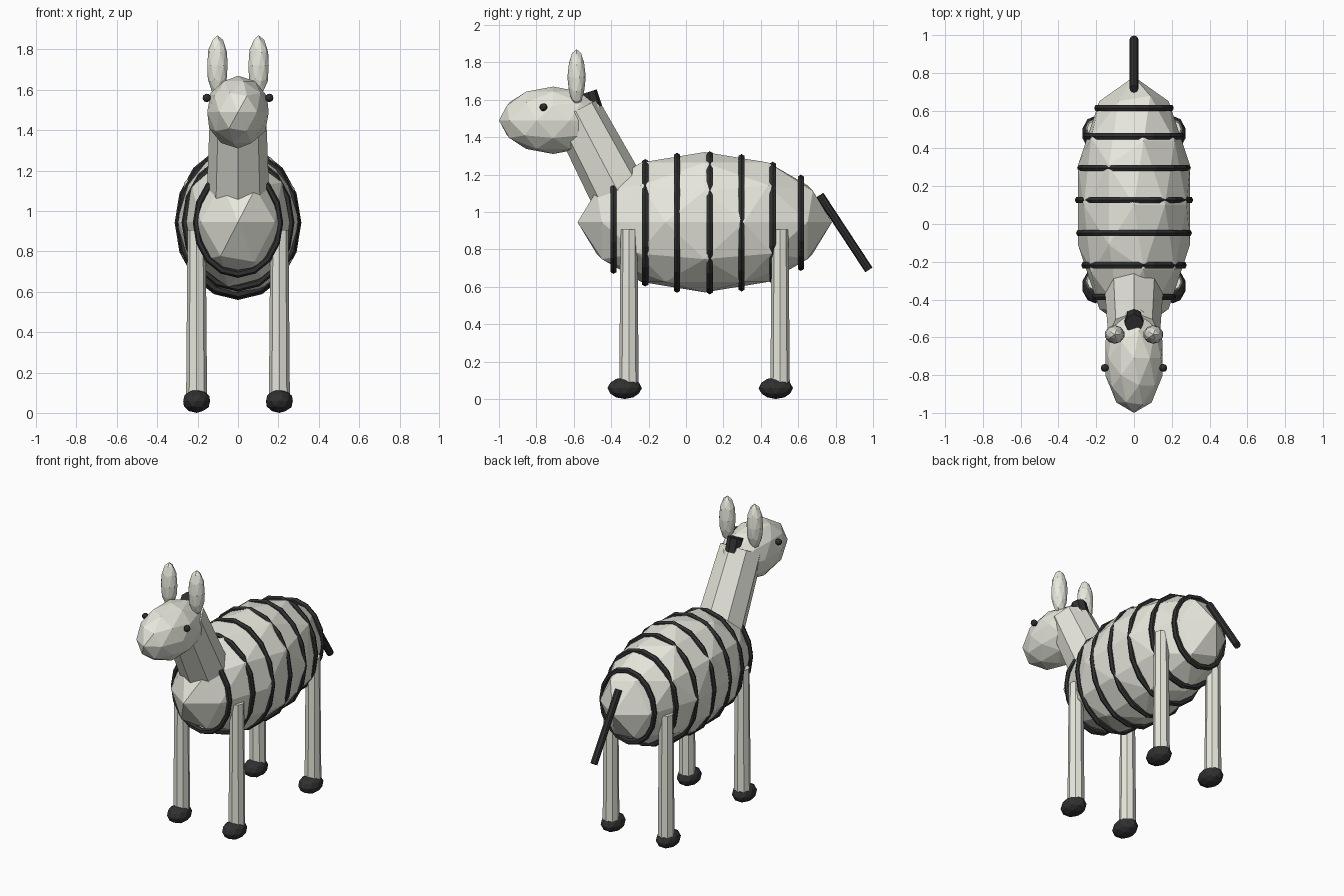
import bpy
import math
from mathutils import Vector

if "Cube" in bpy.data.objects:
    bpy.data.objects.remove(bpy.data.objects["Cube"])


def material(name, color):
    m = bpy.data.materials.new(name)
    m.diffuse_color = color
    m.use_nodes = True
    m.node_tree.nodes["Principled BSDF"].inputs["Base Color"].default_value = m.diffuse_color
    return m


PALE = material("pale_coat", (0.80, 0.80, 0.72, 1))
DARK = material("dark_markings", (0.03, 0.03, 0.03, 1))


def finish(name, mat):
    o = bpy.context.object
    o.name = name
    o.data.materials.append(mat)
    return o


def blob(name, loc, radii, mat, sub=2):
    """Faceted ellipsoid."""
    bpy.ops.mesh.primitive_ico_sphere_add(subdivisions=sub, radius=1, location=loc)
    o = finish(name, mat)
    o.scale = radii
    return o


def rod(name, a, b, r1, r2, mat, sides=8):
    """Tapered rod from point a to point b."""
    a, b = Vector(a), Vector(b)
    d = b - a
    # tilt only in the side plane, so the sides stay mirror-symmetric
    tilt = math.atan2(-d.y, d.z)
    bpy.ops.mesh.primitive_cone_add(vertices=sides, radius1=r1, radius2=r2, depth=d.length,
                                    location=(a + b) / 2, rotation=(tilt, 0, 0))
    return finish(name, mat)


# Body, neck and head
CY, CZ = 0.10, 0.945
RY = 0.68
blob("body", (0, CY, CZ), (0.312, RY, 0.375), PALE)
rod("neck", (0, -0.28, 0.95), (0, -0.59, 1.54), 0.16, 0.137, PALE)
blob("head", (0, -0.71, 1.49), (0.16, 0.29, 0.18), PALE)

# Mane, mostly sunk into the neck
rod("mane", (0, -0.38, 1.2), (0, -0.525, 1.64), 0.05, 0.05, DARK)

# Tail
rod("tail", (0, 0.715, 1.09), (0, 0.978, 0.69), 0.023, 0.023, DARK)

# Paired parts
for side, s in (("right", 1), ("left", -1)):
    blob(side + "_ear", (s * 0.102, -0.585, 1.72), (0.053, 0.049, 0.15), PALE)
    blob(side + "_eye", (s * 0.155, -0.762, 1.56), (0.021, 0.021, 0.021), DARK)
    for end, y in (("front", -0.305), ("rear", 0.503)):
        rod(f"{end}_{side}_leg", (s * 0.205, y, 0.07), (s * 0.205, y, 0.905), 0.052, 0.045, PALE)
        blob(f"{end}_{side}_hoof", (s * 0.205, y - 0.023, 0.058), (0.07, 0.092, 0.058), DARK)

# Stripes: rings following the body's cross-section
for i, y in enumerate((-0.387, -0.218, -0.048, 0.127, 0.297, 0.464, 0.614)):
    f = math.sqrt(1 - ((y - CY) / RY) ** 2)
    bpy.ops.mesh.primitive_torus_add(major_segments=16, minor_segments=6,
                                     major_radius=0.364 * f, minor_radius=0.019,
                                     location=(0, y, CZ - 0.003), rotation=(math.pi / 2, 0, 0))
    finish(f"stripe_{i + 1}", DARK).scale.x = 0.82
